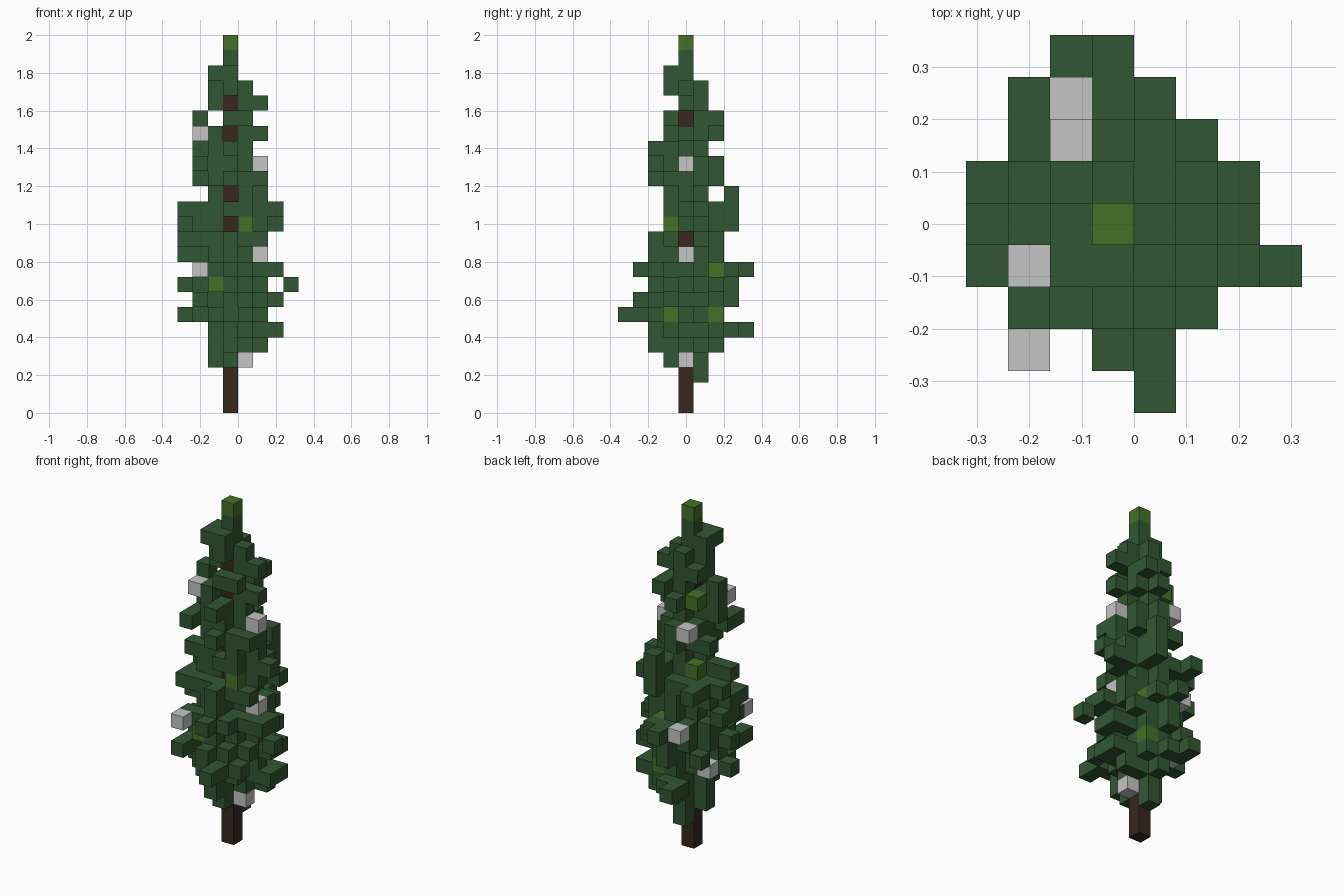
import bpy
import bmesh
import random
from mathutils import Vector

if "Cube" in bpy.data.objects:
    bpy.data.objects.remove(bpy.data.objects["Cube"])
random.seed(4)
S = 0.08  # block size
SIDES = [Vector(d) for d in ((1, 0, 0), (-1, 0, 0), (0, 1, 0), (0, -1, 0), (0, 0, 1), (0, 0, -1))]


def make_material(name, colour):
    mat = bpy.data.materials.new(name)
    mat.use_nodes = True
    mat.diffuse_color = (*colour, 1)
    mat.node_tree.nodes["Principled BSDF"].inputs["Base Color"].default_value = (*colour, 1)
    return mat


def build_blocks(name, cells, solid, mat):
    """Skin a set of grid cells, leaving out faces buried between blocks."""
    bm = bmesh.new()
    for cell in sorted(cells):
        centre = Vector(cell)
        for n in SIDES:
            if tuple(int(v) for v in centre + n) in solid:
                continue
            u = Vector((n.y, n.z, n.x))
            w = n.cross(u)
            corners = [centre + (n + a * u + b * w) / 2
                       for a, b in ((-1, -1), (1, -1), (1, 1), (-1, 1))]
            bm.faces.new([bm.verts.new(((c.x - 0.5) * S, c.y * S, (c.z + 0.5) * S))
                          for c in corners])
    bmesh.ops.remove_doubles(bm, verts=bm.verts, dist=S / 100)
    mesh = bpy.data.meshes.new(name)
    bm.to_mesh(mesh)
    bm.free()
    mesh.materials.append(mat)
    obj = bpy.data.objects.new(name, mesh)
    bpy.context.collection.objects.link(obj)


# Trunk running up through the crown
trunk = {(0, 0, k) for k in range(22)}

# Reach of each crown layer, bottom to top: left side, right side, front, back
REACH = ["1111", "1222", "1323", "3232", "2333", "3223", "2334", "3222", "3222",
         "3313", "3313", "1211", "2222", "2222", "2121", "2212", "2112", "1201",
         "1111", "1010"]
BARE_FRONT, BARE_SIDE = (12, 14, 18, 20), (11, 19)

foliage = {(0, 0, 23)}
for k, row in enumerate(REACH, start=3):
    low_x, high_x, low_y, high_y = map(int, row)
    for i in range(-low_x, high_x + 1):
        for j in range(-low_y, high_y + 1):
            spread = (abs(i) / max(1, low_x if i < 0 else high_x)
                      + abs(j) / max(1, low_y if j < 0 else high_y))
            if spread > 1.3 or (spread > 1.01 and random.random() < 0.4):
                continue
            if k in BARE_FRONT and i == 0 and j < 0:
                continue
            if k in BARE_SIDE and j == 0 and i > 0:
                continue
            if k == 19 and i == -1:
                continue
            foliage.add((i, j, k))

# Single sprigs that break up the outline
foliage |= {(0, 1, 2), (2, 1, 4), (-1, 3, 5), (-1, 4, 5), (3, 1, 5), (1, -3, 6), (1, -4, 6),
            (2, -2, 6), (-2, -2, 7), (-2, -3, 7), (-2, 2, 7), (3, 1, 7), (4, -1, 8),
            (2, 2, 8), (3, -1, 9), (-2, -2, 9), (2, 1, 9), (2, 1, 10), (-3, 1, 10),
            (-3, -1, 11), (2, -1, 11), (-2, 2, 12), (-2, 3, 12), (-3, 1, 12), (-2, 1, 12),
            (2, 1, 12), (3, 1, 12), (1, 3, 12), (1, -1, 13), (1, 3, 13), (1, 3, 14),
            (1, -1, 14), (2, -1, 15), (-2, 1, 15), (-2, -1, 16), (-2, -2, 16), (-1, -1, 18),
            (1, -1, 19), (1, 1, 19), (1, 2, 19), (-1, 1, 20), (-1, -1, 22)}

# Hollows between the boughs
hollows = {(2, 0, 4), (1, -1, 4), (1, -1, 10), (-3, 0, 12), (3, 0, 12), (0, 3, 12),
           (-1, 2, 13), (-2, 1, 13), (0, 2, 13), (0, 3, 13), (-1, 1, 14), (-2, 0, 15),
           (-2, 0, 16), (1, 2, 16), (1, -1, 16), (0, -2, 16), (0, 2, 19)}

# Fresh growth and snow blocks
fresh = {(0, 0, 24), (1, -1, 12), (-1, -2, 8), (1, -1, 6), (1, 2, 6), (1, 2, 9),
         (-1, 1, 13), (-1, 1, 18)}
snow = {(1, 0, 3), (-2, 1, 6), (-2, -3, 9), (-1, 3, 9), (2, 0, 10), (2, 0, 16),
        (-1, 2, 16), (-2, -1, 18)}
foliage -= trunk | fresh | snow | hollows
solid = trunk | foliage | fresh | snow

build_blocks("trunk", trunk, solid, make_material("dark brown bark", (0.038, 0.021, 0.013)))
build_blocks("foliage", foliage, solid, make_material("dark green needles", (0.031, 0.094, 0.033)))
build_blocks("fresh_growth", fresh, solid, make_material("light green needles", (0.058, 0.165, 0.02)))
build_blocks("snow", snow, solid, make_material("pale grey snow", (0.56, 0.56, 0.56)))
